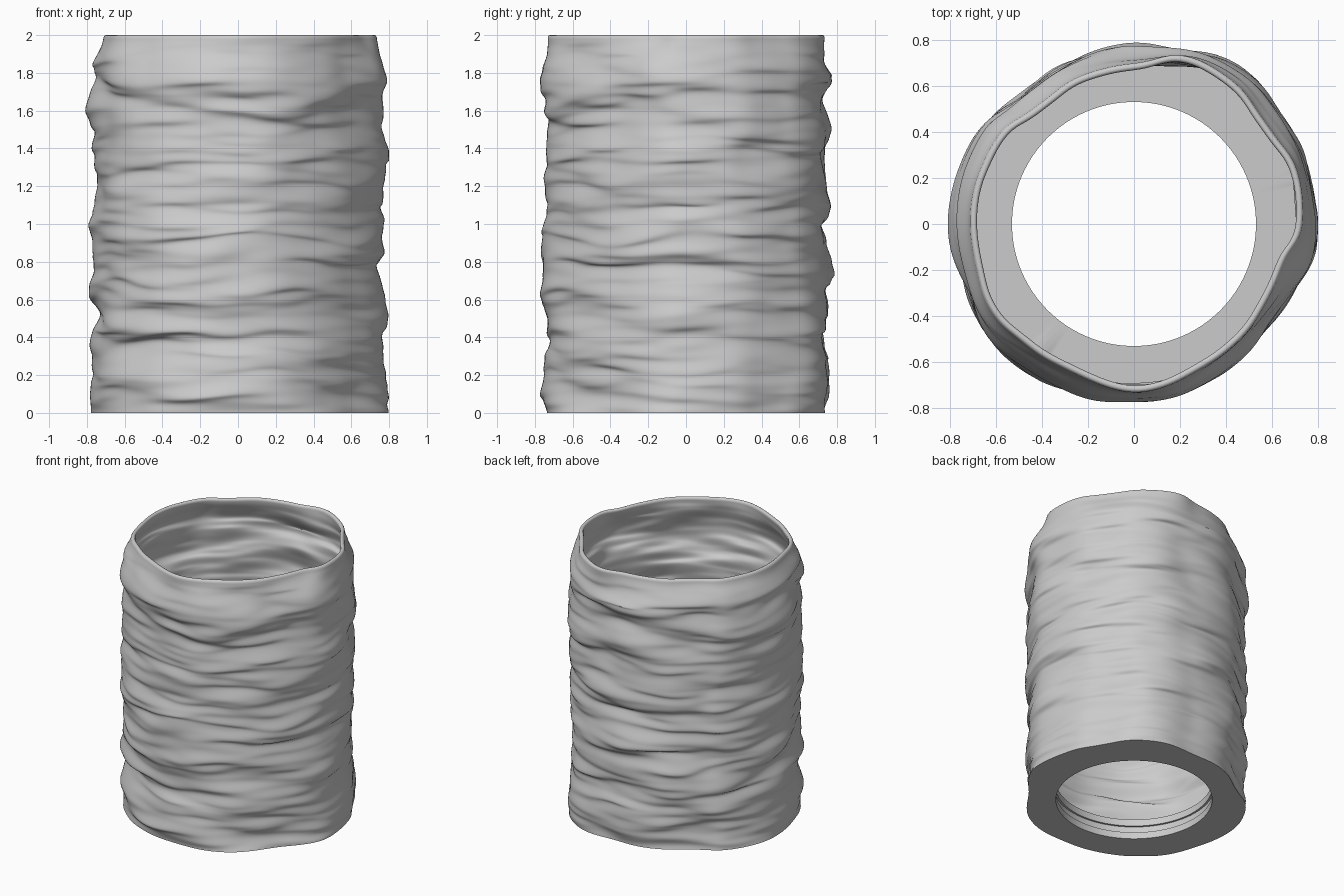
import bpy, bmesh, math
from mathutils import Vector, noise

if "Cube" in bpy.data.objects:
    bpy.data.objects.remove(bpy.data.objects["Cube"])

SEG, ROWS = 180, 190
HEIGHT, WALL = 2.0, 0.03
FLOOR, HOLE = 0.15, 0.53

# Rim outline: (angle in degrees, radius), five uneven lobes
LOBES = [(-168, .708), (-149, .727), (-130, .702), (-110, .693), (-100, .712), (-91, .743),
         (-79, .717), (-65, .69), (-45, .685), (-30, .668), (-19, .672), (3, .73), (15, .745),
         (37, .717), (56, .75), (72, .765), (90, .695), (108, .686), (128, .665),
         (149, .705), (175, .712)]

# Fold radii in thousandths, every 0.125 of height, at four angles
FOLDS = {180: (775, 780, 760, 797, 752, 800, 775, 762, 788, 745, 760, 775, 755, 808, 772, 778),
         0: (792, 792, 770, 768, 795, 770, 752, 778, 790, 762, 800, 792, 765, 770, 780, 772),
         -90: (760, 762, 760, 722, 740, 760, 765, 785, 755, 735, 762, 750, 728, 748, 780, 750),
         90: (742, 755, 760, 732, 740, 755, 772, 760, 732, 762, 740, 745, 772, 745, 783, 730)}

# Gentle fullness between those angles
FULLNESS = {45: .016, 135: .012, 225: .022, -45: -.010}


def lobe(deg):
    """Smoothly blended rim radius at an angle."""
    total = weight = 0.0
    for a, r in LOBES:
        d = (deg - a + 180) % 360 - 180
        w = math.exp(-(d / 11.0) ** 2)
        total += w * r
        weight += w
    return 0.708 + 1.1 * (total / weight - 0.708)


def fold(row, z):
    """Eased fold radius at a height."""
    f = min(z / 0.125, 14.999)
    i = int(f)
    t = f - i
    t = t * t * (3 - 2 * t)
    return (row[i] * (1 - t) + row[i + 1] * t) / 1000


def near(a, deg, power):
    """Falloff around a direction."""
    return max(0.0, math.cos(a - math.radians(deg))) ** power


def wrinkle(a, z):
    """Mostly horizontal folds, wrapped seamlessly around the body."""
    c, s = math.cos(a), math.sin(a)
    big = noise.noise(Vector((c * 1.3, s * 1.3, z * 5.0 + 3.0)))
    mid = noise.noise(Vector((c * 1.6 + 7, s * 1.6, z * 10.0)))
    fine = noise.noise(Vector((c * 2.4, s * 2.4 + 9, z * 19.0)))
    return 0.038 * big, 0.024 * mid + 0.012 * fine


def add_ring(bm, points):
    return [bm.verts.new(p) for p in points]


def bridge(bm, low, high):
    n = len(low)
    for i in range(n):
        j = (i + 1) % n
        bm.faces.new((low[i], low[j], high[j], high[i]))


angles = [2 * math.pi * i / SEG for i in range(SEG)]
rim = [lobe(math.degrees(a)) for a in angles]


def wall_ring(z, inset):
    pts = []
    t = min(1.0, max(0.0, (HEIGHT - z) / 0.17))
    t = t * t * (3 - 2 * t)
    for a, r in zip(angles, rim):
        # Lobes wander sideways with height
        sway = 12 * t * noise.noise(Vector((math.cos(a), math.sin(a), z * 3.0 + 20)))
        k = (math.degrees(a) + sway) / 360 * SEG
        i = math.floor(k)
        lob = rim[i % SEG] * (1 - k + i) + rim[(i + 1) % SEG] * (k - i)
        big, small = wrinkle(a, z)
        body = 0.755 + 0.9 * (lob - 0.71) + big
        for deg, extra in FULLNESS.items():
            body += extra * near(a, deg, 6)
        for deg, row in FOLDS.items():
            body += near(a, deg, 12) * (fold(row, z) - 0.004 - body)
        radius = r * (1 - t) + (body + small) * t - inset
        # Folds sag a little, giving sharp creases underneath
        sag = (0.6 * big + 1.1 * small) * t * min(1, z / 0.12)
        pts.append((radius * math.cos(a), radius * math.sin(a), max(0.0, z - sag)))
    return pts


def circle(radius, z):
    return [(radius * math.cos(a), radius * math.sin(a), z) for a in angles]


bm = bmesh.new()
rings = []
# Wrinkled outer wall
for k in range(ROWS + 1):
    rings.append(wall_ring((HEIGHT - 0.012) * k / ROWS, 0))
# Rounded rim
for z, inset in ((HEIGHT - .003, .005), (HEIGHT, .011), (HEIGHT, .019), (HEIGHT - .003, .025)):
    rings.append(wall_ring(z, inset))
# Inner wall down to the floor
for k in range(ROWS + 1):
    rings.append(wall_ring(HEIGHT - 0.012 - (HEIGHT - 0.012 - FLOOR) * k / ROWS, WALL))
# Level the foot of the inner wall with the floor
rings[-1] = [(x, y, FLOOR) for x, y, z in rings[-1]]
# Floor ring and grooved collar around the opening
for radius, z in ((HOLE, FLOOR), (HOLE, .10), (HOLE + .014, .10), (HOLE + .014, .05),
                  (HOLE, .05), (HOLE, 0)):
    rings.append(circle(radius, z))

loops = [add_ring(bm, pts) for pts in rings]
for low, high in zip(loops, loops[1:] + loops[:1]):
    bridge(bm, low, high)
bmesh.ops.recalc_face_normals(bm, faces=bm.faces)

mesh = bpy.data.meshes.new("wrinkled_shade")
bm.to_mesh(mesh)
bm.free()
shade = bpy.data.objects.new("wrinkled_shade", mesh)
bpy.context.collection.objects.link(shade)

grey = bpy.data.materials.new("plain grey")
grey.diffuse_color = (0.6, 0.6, 0.6, 1)
grey.use_nodes = True
grey.node_tree.nodes["Principled BSDF"].inputs["Base Color"].default_value = grey.diffuse_color
mesh.materials.append(grey)

bpy.context.view_layer.objects.active = shade
shade.select_set(True)
bpy.ops.object.shade_smooth_by_angle(angle=math.radians(40))
